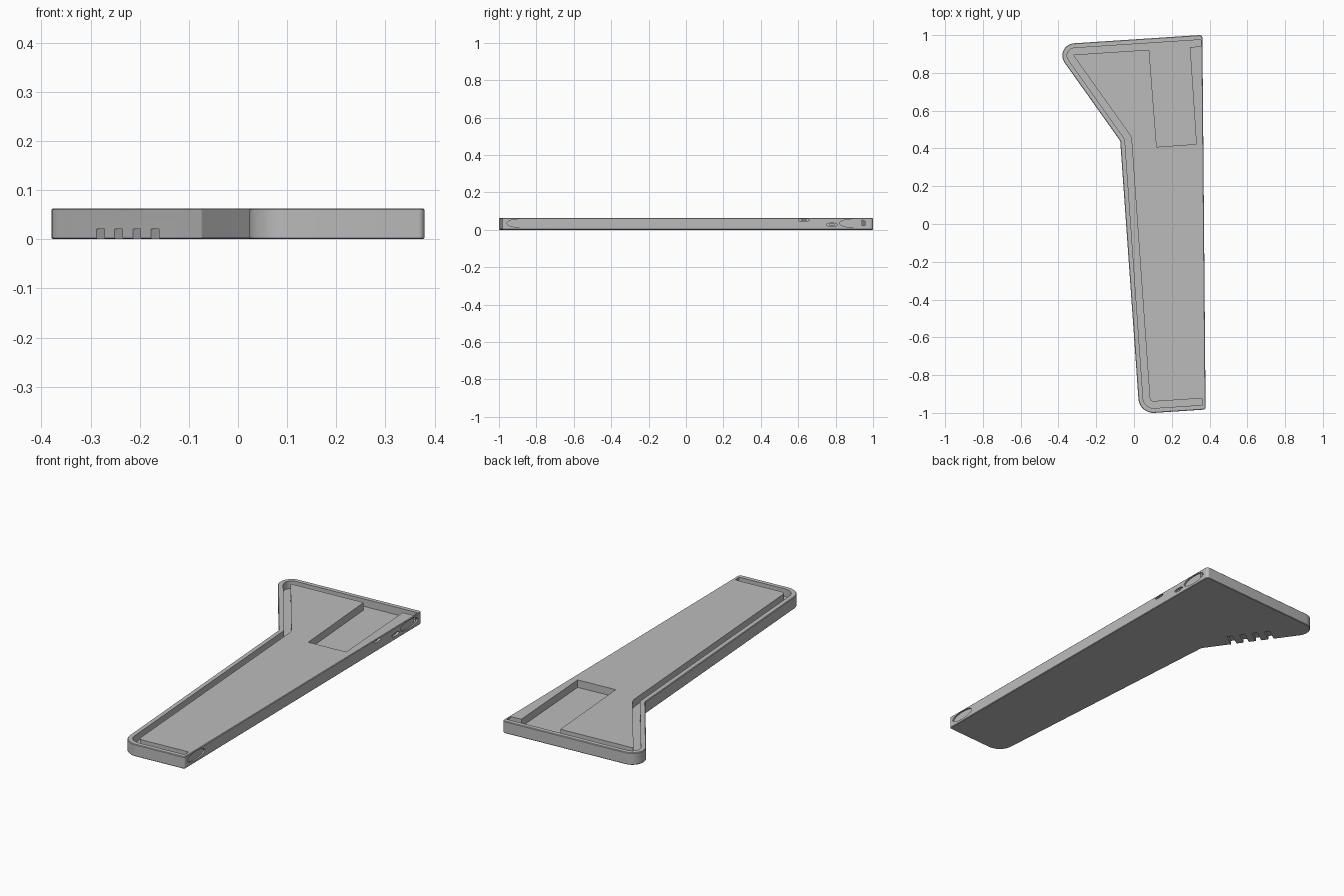
import bpy, bmesh, math
from mathutils import Vector, Matrix

HEIGHT, FLOOR = 0.063, 0.024

cube = bpy.data.objects.get("Cube")
if cube:
    bpy.data.objects.remove(cube, do_unlink=True)

grey = bpy.data.materials.new("mid grey")
grey.use_nodes = True
grey.diffuse_color = (0.5, 0.5, 0.5, 1)
bsdf = grey.node_tree.nodes["Principled BSDF"]
bsdf.inputs["Base Color"].default_value = (0.5, 0.5, 0.5, 1)
bsdf.inputs["Roughness"].default_value = 0.6


def rounded(a, corner, b, radius, steps=10):
    """Arc that replaces one corner of a path."""
    u, v = (a - corner).normalized(), (b - corner).normalized()
    half = u.angle(v) / 2
    if radius < 0.002:
        return [corner]
    center = corner + (u + v).normalized() * radius / math.sin(half)
    start = corner + u * radius / math.tan(half) - center
    end = corner + v * radius / math.tan(half) - center
    sweep = start.angle_signed(end)
    return [center + Matrix.Rotation(-sweep * i / steps, 2) @ start
            for i in range(steps + 1)]


def prism(name, points, z0, z1, matrix=Matrix()):
    """Extrude a flat outline between two heights."""
    bm = bmesh.new()
    face = bm.faces.new([bm.verts.new((p[0], p[1], z0)) for p in points])
    top = bmesh.ops.extrude_face_region(bm, geom=[face])["geom"]
    bmesh.ops.translate(bm, vec=(0, 0, z1 - z0),
                        verts=[g for g in top if isinstance(g, bmesh.types.BMVert)])
    bmesh.ops.transform(bm, matrix=matrix, verts=bm.verts)
    bmesh.ops.recalc_face_normals(bm, faces=bm.faces)
    mesh = bpy.data.meshes.new(name)
    bm.to_mesh(mesh)
    bm.free()
    obj = bpy.data.objects.new(name, mesh)
    bpy.context.collection.objects.link(obj)
    mesh.materials.append(grey)
    return obj


def offset_line(path, d):
    """Shift an open path sideways, keeping its corners sharp."""
    normals = []
    for a, b in zip(path, path[1:]):
        t = (b - a).normalized()
        normals.append(Vector((-t.y, t.x)))
    out = [path[0] + normals[0] * d]
    for p, m, n in zip(path[1:], normals, normals[1:]):
        out.append(p + (m + n) * d / (1 + m.dot(n)))
    return out + [path[-1] + normals[-1] * d]


def round_path(path, radii):
    out = [path[0]]
    for a, c, b, r in zip(path, path[1:], path[2:], radii):
        out += rounded(a, c, b, r)
    return out + [path[-1]]


# Body outline, counter-clockwise from the back right corner
corners = [Vector(p) for p in ((0.362, 1.001), (-0.435, 0.949), (-0.073, 0.44),
                               (0.029, -1.005), (0.379, -0.982))]
radii = (0.015, 0.065, 0.02, 0.08, 0.012)
outline = []
for i, r in enumerate(radii):
    outline += rounded(corners[i - 1], corners[i], corners[(i + 1) % 5], r)
body = prism("tray_body", outline, 0, HEIGHT)

# Small chamfer around the top and bottom rims
bm = bmesh.new()
bm.from_mesh(body.data)
rims = [e for e in bm.edges if abs(e.verts[0].co.z - e.verts[1].co.z) < 0.001]
bmesh.ops.bevel(bm, geom=rims, offset=0.003, segments=1, affect='EDGES')
bm.to_mesh(body.data)
bm.free()

cutters = []

# Channel that follows the rim on three sides
def channel_side(d):
    path = offset_line(corners, d)
    path[0] += (path[1] - path[0]).normalized() * 0.01
    path[-1] += (path[-2] - path[-1]).normalized() * 0.014
    return round_path(path, (0.065 - d, 0.02 + d, 0.08 - d))

channel = channel_side(0.025) + channel_side(0.06)[::-1]
cutters.append(prism("channel_cutter", channel, FLOOR, 0.1))

# Pocket that opens into the channel
pocket = ((0.078, 0.95), (0.12, 0.408), (0.33, 0.423), (0.294, 0.96))
cutters.append(prism("pocket_cutter", pocket, FLOOR, 0.1))


# Oval recesses and ports on the long straight side
def oval(name, y, z, half_width, half_height, depth):
    side = 0.379 - 0.0086 * (y + 0.98)
    ring = [(half_width * math.cos(math.tau * i / 32),
             half_height * math.sin(math.tau * i / 32)) for i in range(32)]
    frame = Matrix(((0, 0, 1, side), (1, 0, 0, y), (0, 1, 0, z), (0, 0, 0, 1)))
    cutters.append(prism(name, ring, -depth, 0.03, frame))

for y in (-0.885, 0.895):
    oval("oval_recess_cutter", y, 0.035, 0.073, 0.022, 0.008)
for y, z, h in ((0.63, 0.052, 0.007), (0.78, 0.027, 0.009)):
    oval("port_cutter", y, z, 0.03, h, 0.012)
    oval("port_hole_cutter", y, z, 0.014, h / 2, 0.04)

# Row of slots under the slanted edge
along = (corners[2] - corners[1]).normalized()
inward = Vector((-along.y, along.x))
for i in range(4):
    x = -0.28 + 0.037 * i
    mid = corners[1] + along * (x - corners[1].x) / along.x
    slot = [mid + along * a + inward * b
            for a, b in ((-0.014, -0.03), (0.014, -0.03), (0.014, 0.08), (-0.014, 0.08))]
    cutters.append(prism("slot_cutter", slot, -0.02, 0.021))

bpy.context.view_layer.objects.active = body
for cutter in cutters:
    cutter.hide_render = True
    mod = body.modifiers.new("cut", 'BOOLEAN')
    mod.operation, mod.solver, mod.object = 'DIFFERENCE', 'EXACT', cutter
    bpy.ops.object.modifier_apply(modifier=mod.name)
    bpy.data.objects.remove(cutter, do_unlink=True)

bpy.ops.object.select_all(action='DESELECT')
body.select_set(True)
bpy.ops.object.shade_smooth_by_angle(angle=math.radians(30))
